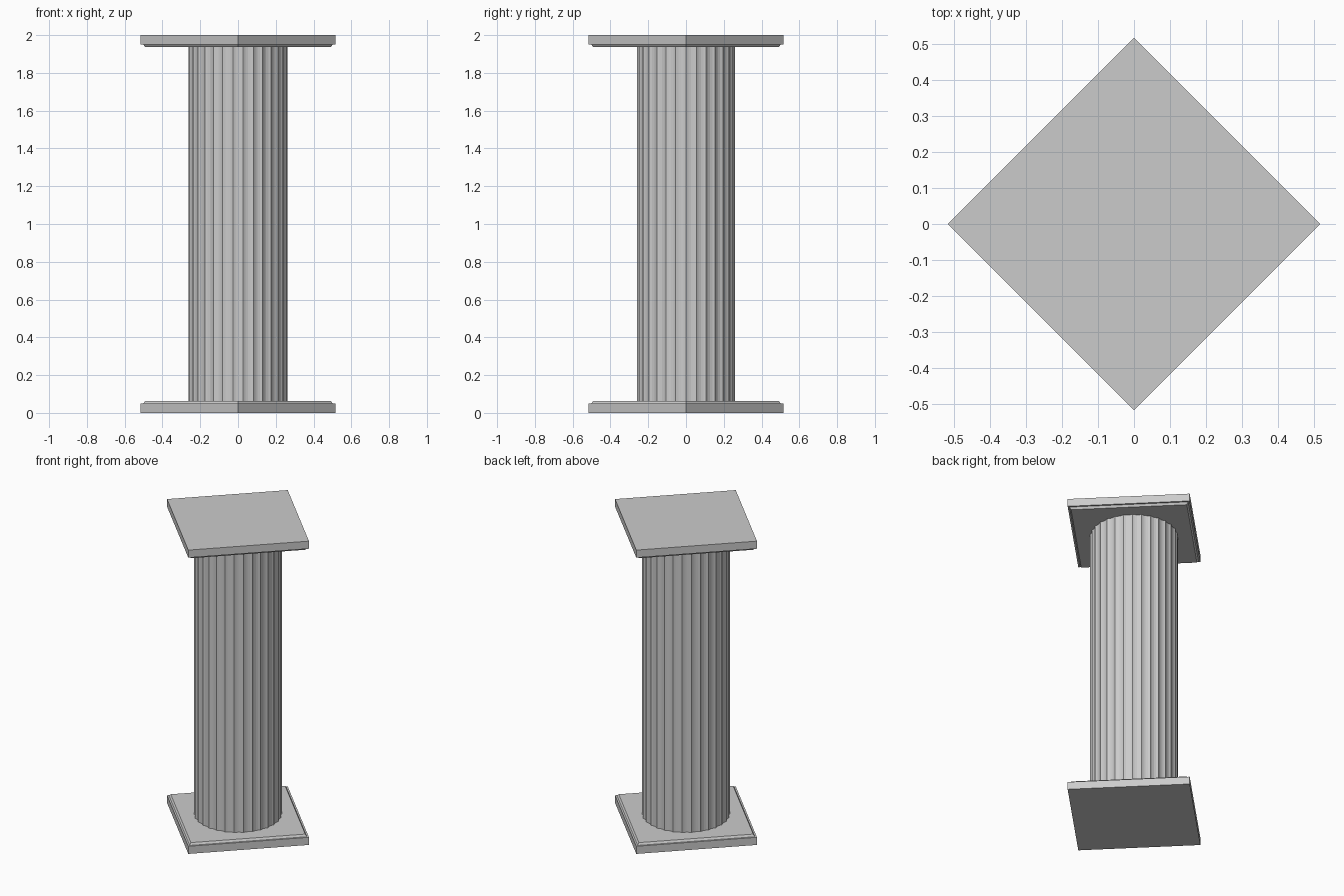
import bpy, bmesh, math
from math import cos, sin, pi

cube = bpy.data.objects.get("Cube")
if cube:
    bpy.data.objects.remove(cube, do_unlink=True)

stone = bpy.data.materials.new("grey stone")
stone.use_nodes = True
grey = (0.6, 0.6, 0.6, 1)
stone.diffuse_color = grey
stone.node_tree.nodes["Principled BSDF"].inputs["Base Color"].default_value = grey


def loft(name, rings):
    """Closed solid skinned through equal-sized rings of points, bottom to top."""
    bm = bmesh.new()
    loops = [[bm.verts.new(p) for p in ring] for ring in rings]
    n = len(loops[0])
    for low, high in zip(loops, loops[1:]):
        for i in range(n):
            j = (i + 1) % n
            bm.faces.new((low[i], low[j], high[j], high[i]))
    bm.faces.new(loops[0])
    bm.faces.new(loops[-1])
    bmesh.ops.recalc_face_normals(bm, faces=bm.faces)
    mesh = bpy.data.meshes.new(name)
    bm.to_mesh(mesh)
    bm.free()
    mesh.materials.append(stone)
    obj = bpy.data.objects.new(name, mesh)
    bpy.context.collection.objects.link(obj)
    return obj


HEIGHT = 2.0
# Plate profile: corner radius and distance from the outer face
PLATE = [(0.517, 0), (0.517, 0.05), (0.502, 0.05), (0.49, 0.064)]


def diamond(radius, z):
    return [(radius * cos(k * pi / 2), radius * sin(k * pi / 2), z) for k in range(4)]


# Base plate and matching top plate, corners pointing along the axes
loft("base_plate", [diamond(r, z) for r, z in PLATE])
loft("top_plate", [diamond(r, HEIGHT - z) for r, z in reversed(PLATE)])

# Fluted shaft: shallow concave grooves meeting at sharp ridges
FLUTES, STEPS, RADIUS, DEPTH = 30, 4, 0.262, 0.008


def fluted(z):
    ring = []
    for i in range(FLUTES * STEPS):
        t = (i % STEPS) / STEPS
        r = RADIUS - DEPTH * 4 * t * (1 - t)
        a = 2 * pi * i / (FLUTES * STEPS)
        ring.append((r * cos(a), r * sin(a), z))
    return ring


loft("fluted_shaft", [fluted(0.06), fluted(HEIGHT - 0.06)])
